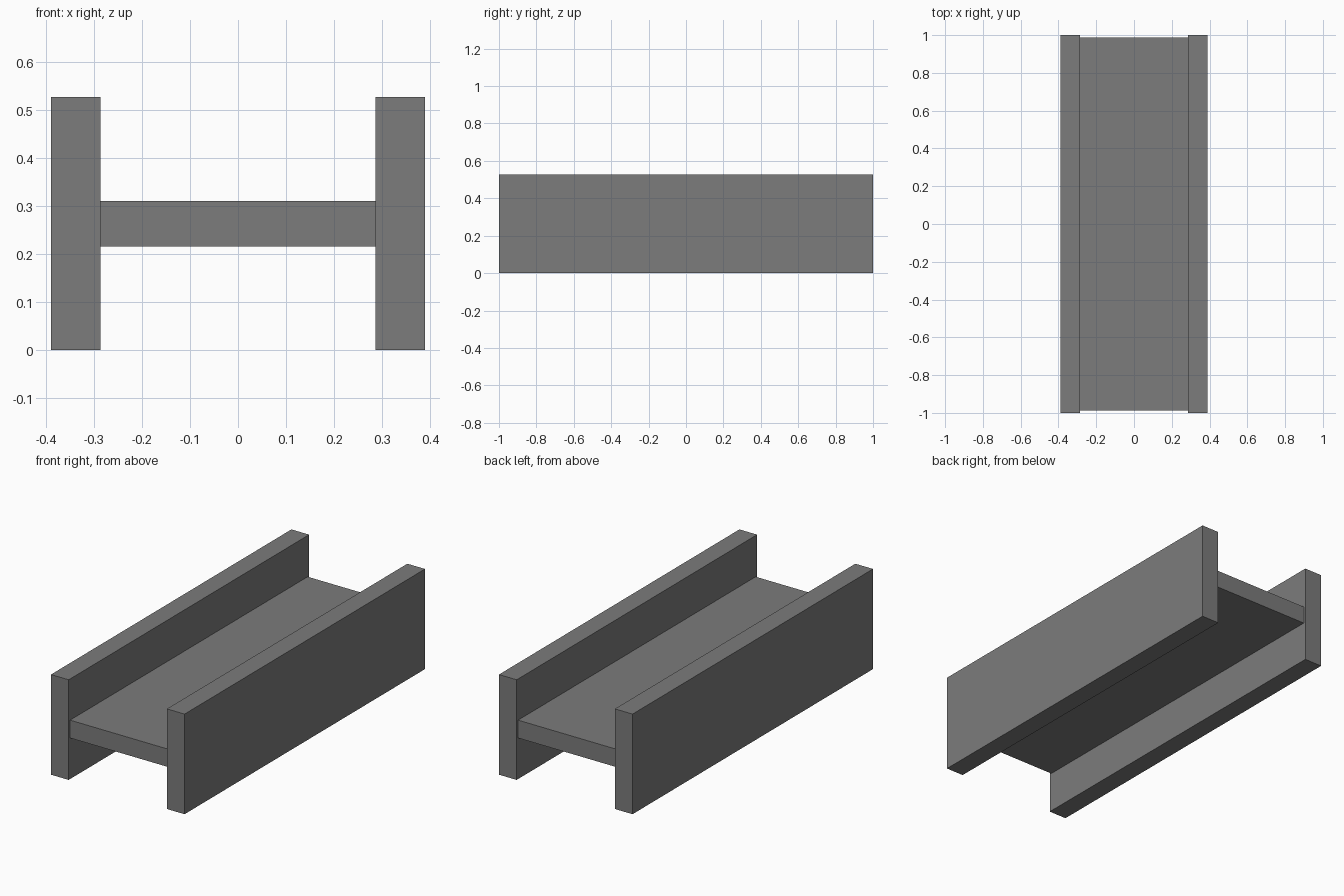
import bpy

if "Cube" in bpy.data.objects:
    bpy.data.objects.remove(bpy.data.objects["Cube"])

# one grey for the whole model
grey = bpy.data.materials.new("grey")
grey.diffuse_color = (0.2, 0.2, 0.2, 1.0)
grey.use_nodes = True
grey.node_tree.nodes["Principled BSDF"].inputs["Base Color"].default_value = grey.diffuse_color


def box(name, centre, size):
    bpy.ops.mesh.primitive_cube_add(size=1, location=centre)
    obj = bpy.context.object
    obj.name = name
    obj.scale = size
    bpy.ops.object.transform_apply(location=False, rotation=False, scale=True)
    obj.data.materials.append(grey)
    return obj


# upright side walls
for side, label in ((-1, "left_flange"), (1, "right_flange")):
    box(label, (side * 0.3375, 0, 0.2635), (0.103, 2.0, 0.527))

# horizontal web, slightly shorter than the walls
box("centre_web", (0, 0, 0.263), (0.574, 1.976, 0.094))
